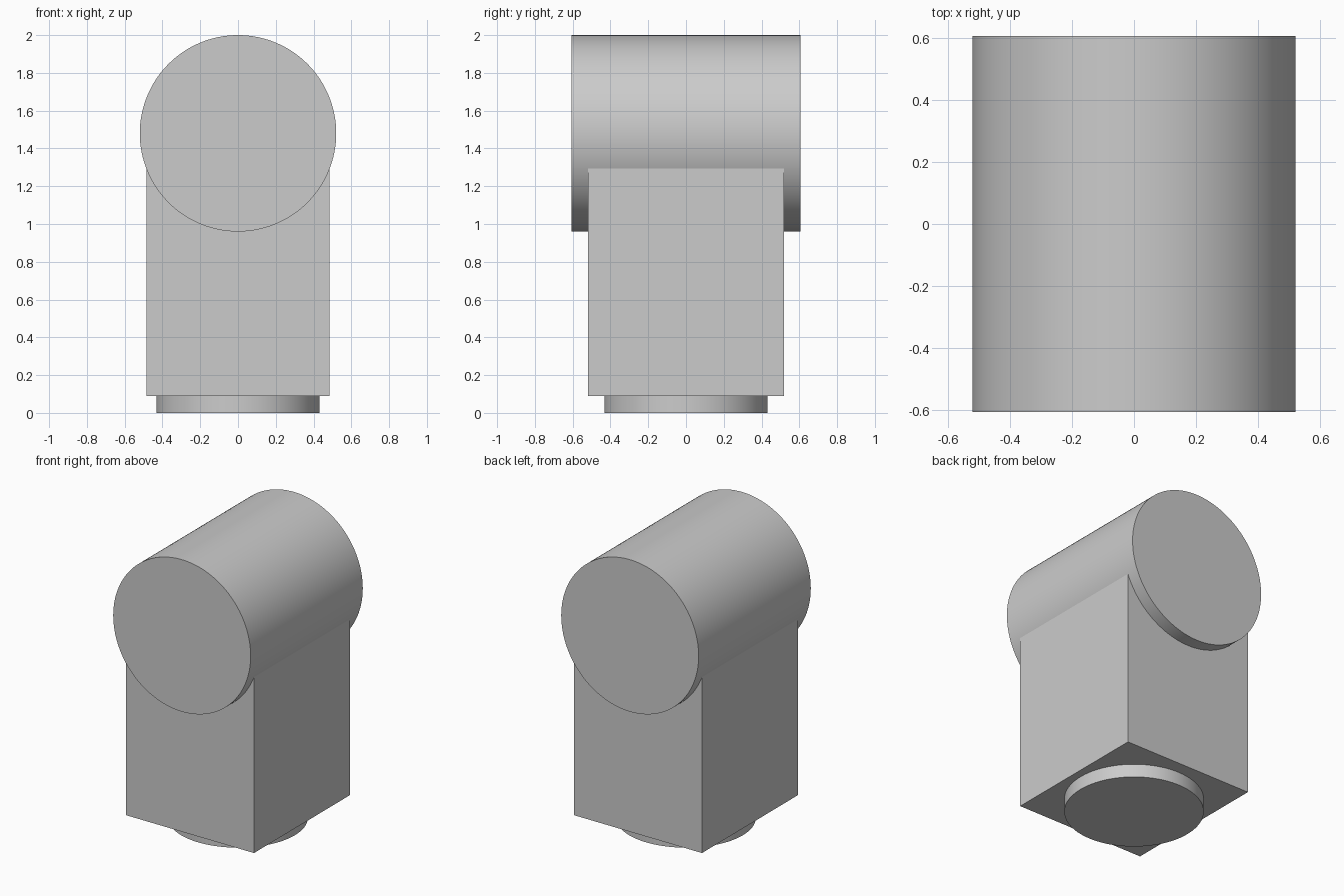
import bpy
import math

cube = bpy.data.objects.get("Cube")
if cube:
    bpy.data.objects.remove(cube, do_unlink=True)

# Single plain grey material
GREY = (0.6, 0.6, 0.6, 1.0)
grey = bpy.data.materials.new("plain grey")
grey.use_nodes = True
grey.diffuse_color = GREY
grey.node_tree.nodes["Principled BSDF"].inputs["Base Color"].default_value = GREY


def finish(name):
    obj = bpy.context.object
    obj.name = name
    obj.data.materials.append(grey)
    return obj


def cylinder(name, radius, depth, location, rotation=(0, 0, 0)):
    bpy.ops.mesh.primitive_cylinder_add(vertices=128, radius=radius, depth=depth,
                                        location=location, rotation=rotation)
    obj = finish(name)
    bpy.ops.object.shade_smooth_by_angle(angle=math.radians(30))
    return obj


# Round foot under the block
cylinder("base_disc", 0.432, 0.09, (0, 0, 0.045))

# Upright block, its top buried in the barrel
bottom, top = 0.09, 1.48
bpy.ops.mesh.primitive_cube_add(size=1, location=(0, 0, (bottom + top) / 2))
block = finish("body_block")
block.scale = (0.97, 1.04, top - bottom)
bpy.ops.object.transform_apply(location=False, rotation=False, scale=True)

# Horizontal barrel running front to back
cylinder("top_barrel", 0.52, 1.212, (0, 0, 1.48), (math.pi / 2, 0, 0))
